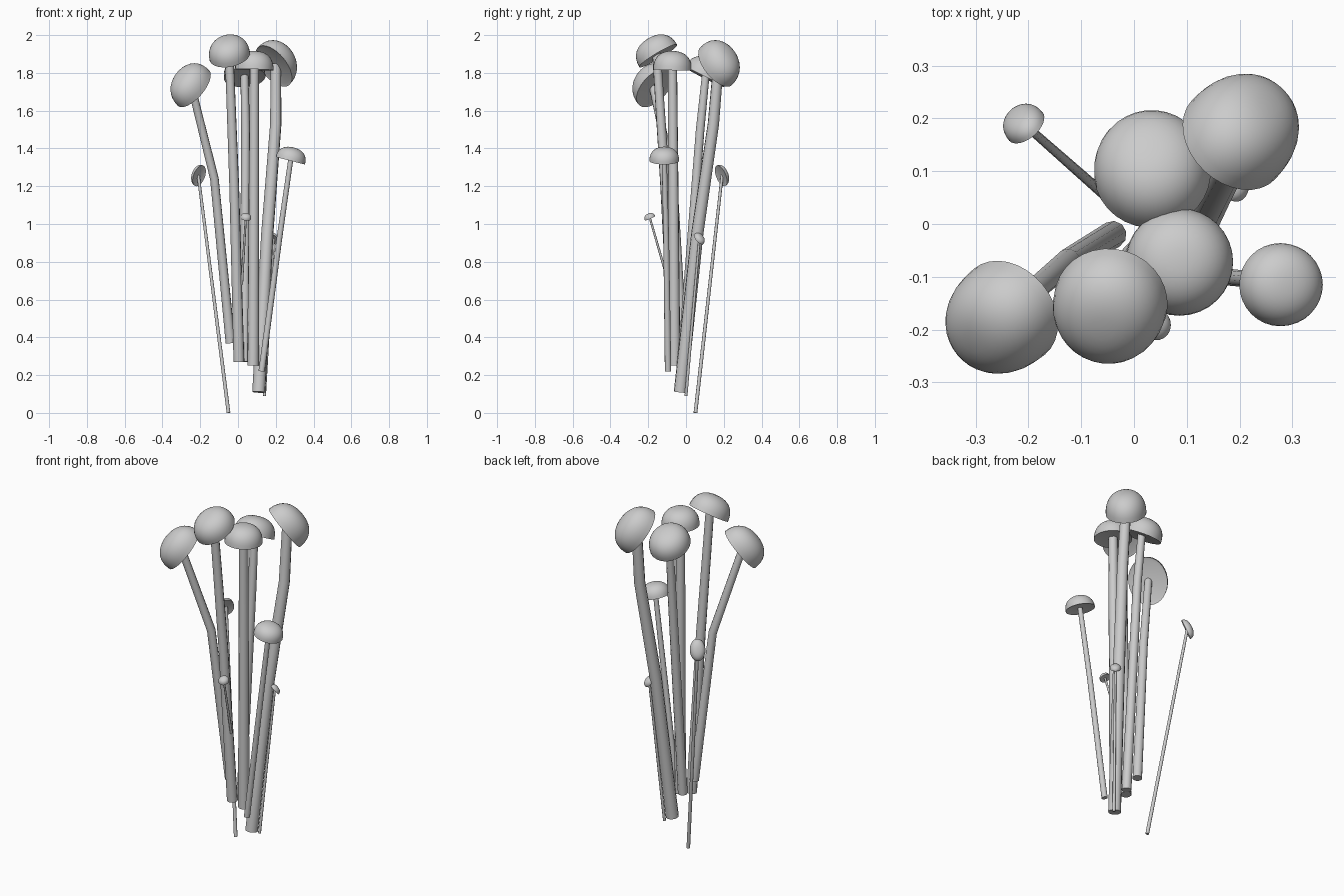
import bpy, bmesh, math
from mathutils import Vector

cube = bpy.data.objects.get("Cube")
if cube:
    bpy.data.objects.remove(cube, do_unlink=True)

grey = bpy.data.materials.new("mushroom_grey")
grey.use_nodes = True
colour = (0.6, 0.6, 0.6, 1)
grey.diffuse_color = colour
grey.node_tree.nodes["Principled BSDF"].inputs["Base Color"].default_value = colour


def link_active(name, data):
    """Put new data in the scene as the only selected object."""
    data.materials.append(grey)
    obj = bpy.data.objects.new(name, data)
    bpy.context.collection.objects.link(obj)
    bpy.ops.object.select_all(action='DESELECT')
    obj.select_set(True)
    bpy.context.view_layer.objects.active = obj


def make_cap(name, rim_centre, radius, axis, height):
    """Lathe a full dome with a slightly hollow underside, leaning along axis."""
    bm = bmesh.new()
    section = [(0, 0.06), (0.86, 0.04)]
    steps = 10
    for i in range(steps + 1):
        angle = math.pi / 2 * i / steps
        section.append((abs(math.cos(angle)) ** 0.85, height * math.sin(angle) ** 0.85))
    points = [bm.verts.new((r, 0, z)) for r, z in section]
    edges = [bm.edges.new(pair) for pair in zip(points, points[1:])]
    bmesh.ops.spin(bm, geom=points + edges, cent=(0, 0, 0), axis=(0, 0, 1),
                   angle=math.tau, steps=32, use_duplicate=False)
    bmesh.ops.remove_doubles(bm, verts=bm.verts, dist=0.0005)
    bmesh.ops.recalc_face_normals(bm, faces=bm.faces)

    # Strongly leaning caps are narrower sideways than along the lean
    side = Vector((0, 0, 1)).cross(axis).normalized()
    along = axis.cross(side)
    width = (1 + axis.z) / 2
    for v in bm.verts:
        x, y, z = v.co * radius
        v.co = rim_centre + side * x * width + along * y + axis * z
    mesh = bpy.data.meshes.new(name)
    bm.to_mesh(mesh)
    bm.free()
    link_active(name, mesh)
    bpy.ops.object.shade_smooth_by_angle(angle=math.radians(50))


def make_stem(name, path, thickness):
    """Round stalk through the path, tapering towards the cap."""
    curve = bpy.data.curves.new(name, 'CURVE')
    curve.dimensions = '3D'
    curve.bevel_depth = thickness
    curve.bevel_resolution = 3
    curve.use_fill_caps = True
    spline = curve.splines.new('POLY')
    spline.points.add(len(path) - 1)
    for i, (point, position) in enumerate(zip(spline.points, path)):
        point.co = (*position, 1)
        point.radius = 1 - 0.2 * i / (len(path) - 1)
    link_active(name, curve)
    bpy.ops.object.convert(target='MESH')
    bpy.ops.object.shade_smooth_by_angle(angle=math.radians(50))


def mushroom(name, head, radius, lean, foot, thickness, bends=(), height=0.9):
    """One cap centred on head, leaning in x and y, on a stem rising from foot."""
    lean_x, lean_y = lean
    axis = Vector((lean_x, lean_y, math.sqrt(1 - lean_x ** 2 - lean_y ** 2)))
    head = Vector(head)
    make_cap(name + "_cap", head, radius, axis, height)
    make_stem(name + "_stem", [foot, *bends, head + axis * radius * 0.15], thickness)


# Five tall mushrooms
mushroom("right_leaning", head=(-.236, -.166, 1.72), radius=.13, lean=(-.6, -.5),
         foot=(-.04, -.02, .37), thickness=.026, bends=[(-.125, -.07, 1.24)])
mushroom("front_tall", head=(-.044, -.147, 1.89), radius=.117, lean=(-.15, -.5),
         foot=(.005, -.06, .27), thickness=.029, bends=[(-.02, -.11, 1.2)])
mushroom("centre", head=(.086, -.072, 1.817), radius=.102, lean=(.03, .03),
         foot=(.08, -.06, .25), thickness=.031, height=.97)
mushroom("rear", head=(.035, .097, 1.777), radius=.117, lean=(-.05, .45),
         foot=(.035, -.02, .27), thickness=.026, bends=[(.04, .075, 1.5)])
mushroom("rear_left", head=(.189, .16, 1.836), radius=.136, lean=(.55, .58),
         foot=(.11, -.03, .11), thickness=.035, bends=[(.155, .06, .95), (.2, .145, 1.53)])

# Medium and small ones around them
mushroom("left_medium", head=(.277, -.115, 1.335), radius=.08, lean=(.25, 0),
         foot=(.125, -.095, .22), thickness=.017, bends=[(.22, -.105, .93)])
mushroom("rear_small", head=(-.205, .185, 1.255), radius=.06, lean=(-.6, .7),
         foot=(-.05, .05, 0), thickness=.01, height=.6)
mushroom("front_tiny", head=(.041, -.19, 1.03), radius=.03, lean=(.1, -.4),
         foot=(.02, -.09, .68), thickness=.007)
mushroom("rear_tiny", head=(.187, .068, .92), radius=.036, lean=(.5, .6),
         foot=(.14, 0, .09), thickness=.008, height=.7)
